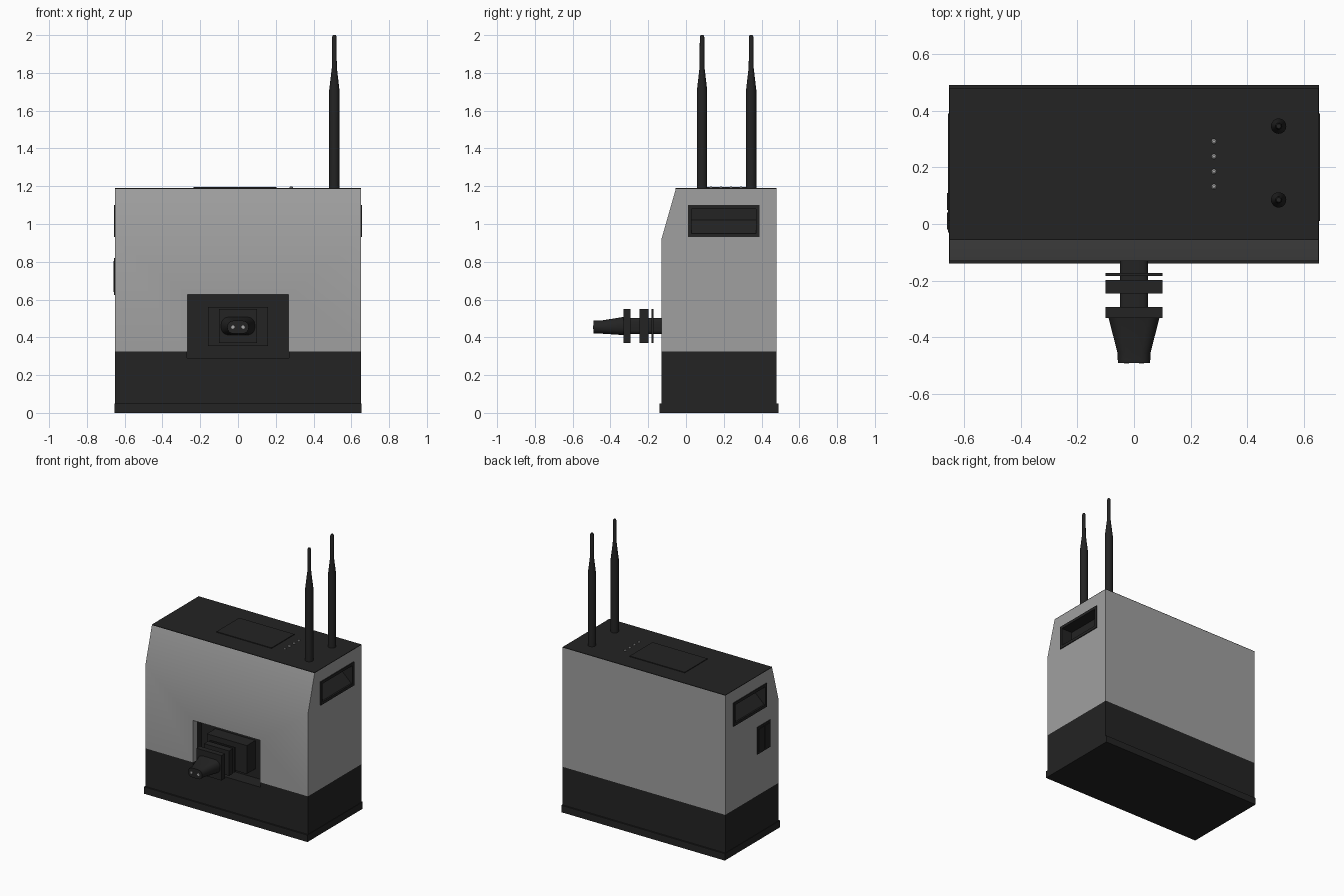
import bpy, bmesh, math
from mathutils import Vector

cube = bpy.data.objects.get("Cube")
if cube:
    bpy.data.objects.remove(cube, do_unlink=True)


def material(name, value):
    m = bpy.data.materials.new(name)
    col = (value, value, value, 1)
    m.diffuse_color = col
    m.use_nodes = True
    m.node_tree.nodes["Principled BSDF"].inputs["Base Color"].default_value = col
    return m


GREY = material("shell grey", 0.35)
DARK = material("charcoal", 0.017)
LIGHT = material("light grey", 0.4)


def finish(name, bm, mats):
    bmesh.ops.recalc_face_normals(bm, faces=bm.faces)
    me = bpy.data.meshes.new(name)
    bm.to_mesh(me)
    bm.free()
    for m in mats:
        me.materials.append(m)
    ob = bpy.data.objects.new(name, me)
    bpy.context.collection.objects.link(ob)
    return ob


def loft(name, rings, mat):
    """Skin a list of equal-length point rings and cap both ends."""
    bm = bmesh.new()
    rows = [[bm.verts.new(p) for p in ring] for ring in rings]
    n = len(rows[0])
    for a, b in zip(rows, rows[1:]):
        for i in range(n):
            j = (i + 1) % n
            bm.faces.new((a[i], a[j], b[j], b[i]))
    bm.faces.new(rows[0])
    bm.faces.new(rows[-1])
    return finish(name, bm, [mat])


def prism(name, pts, axis, lo, hi, mat):
    def place(p, t):
        return Vector((t, p[0], p[1])) if axis == "x" else Vector((p[0], t, p[1]))
    return loft(name, [[place(p, t) for p in pts] for t in (lo, hi)], mat)


def box(name, x, y, z, mat):
    pts = [(y[0], z[0]), (y[1], z[0]), (y[1], z[1]), (y[0], z[1])]
    return prism(name, pts, "x", x[0], x[1], mat)


def rounded(w, h, r, y, cz, steps=5):
    """Rounded rectangle in the xz plane at depth y."""
    ring = []
    for q, (sx, sz) in enumerate([(1, 1), (-1, 1), (-1, -1), (1, -1)]):
        for k in range(steps):
            a = (q + k / (steps - 1)) * math.pi / 2
            ring.append((sx * (w - r) + r * math.cos(a), y,
                         cz + sz * (h - r) + r * math.sin(a)))
    return ring


def lathe(name, x, y, profile, mat, sides=24):
    return loft(name, [[(x + r * math.cos(2 * math.pi * i / sides),
                         y + r * math.sin(2 * math.pi * i / sides), z)
                        for i in range(sides)] for r, z in profile], mat)


def cut(ob, cutter):
    mod = ob.modifiers.new("cut", "BOOLEAN")
    mod.operation = "DIFFERENCE"
    mod.solver = "EXACT"
    mod.object = cutter
    bpy.context.view_layer.objects.active = ob
    bpy.ops.object.modifier_apply(modifier=mod.name)


# Housing: plinth, dark lower band, grey shell with sloped front, dark lid
plinth = box("plinth", (-0.653, 0.653), (-0.14, 0.49), (0, 0.05), DARK)
lower = box("lower_band", (-0.65, 0.65), (-0.13, 0.48), (0.05, 0.325), DARK)
shell = prism("shell", [(-0.13, 0.325), (0.48, 0.325), (0.48, 1.186),
                        (-0.054, 1.186), (-0.13, 0.92)], "x", -0.65, 0.65, GREY)
shell.data.materials.append(DARK)
box("lid", (-0.65, 0.65), (-0.055, 0.48), (1.186, 1.19), DARK)

# Front socket bay
bay = box("bay_cutter", (-0.27, 0.27), (-0.3, -0.03), (0.29, 0.63), DARK)
cutters = [bay]
cut(lower, bay)
cut(shell, bay)

# Side carrying handles: framed finger pockets on both sides
for s, side in ((1, "left"), (-1, "right")):
    pocket = prism("pocket_cutter_" + side,
                   [(s * 0.70, 0.95), (s * 0.70, 1.08), (s * 0.57, 1.08),
                    (s * 0.57, 1.02), (s * 0.645, 0.95)], "y", 0.03, 0.37, DARK)
    frame = box("handle_frame_" + side, sorted((s * 0.64, s * 0.656)),
                (0.01, 0.39), (0.93, 1.10), DARK)
    cut(shell, pocket)
    cut(frame, pocket)
    cutters.append(pocket)

# Inner pocket and bay walls are dark, the outer rim of the bay stays grey
for f in shell.data.polygons:
    c = f.center
    outside = abs(c.x) > 0.649 or c.y > 0.479 or c.z > 1.185 or c.z < 0.326
    front = c.y < -0.12 or (f.normal.y < -0.5 and c.z > 0.92 and c.y < -0.05)
    f.material_index = 0 if outside or front else 1
for c in cutters:
    bpy.data.objects.remove(c, do_unlink=True)
for s, side in ((1, "left"), (-1, "right")):
    box("bay_rim_" + side, sorted((s * 0.268, s * 0.271)), (-0.13, -0.085),
        (0.325, 0.63), GREY)
box("bay_rim_top", (-0.27, 0.27), (-0.13, -0.085), (0.628, 0.631), GREY)

# Power socket and plug
box("socket_block", (-0.16, 0.16), (-0.128, -0.02), (0.355, 0.56), DARK)
CZ = 0.46
loft("plug_neck", [rounded(0.05, 0.043, 0.02, y, CZ) for y in (-0.12, -0.3)], DARK)
for i, (y0, y1) in enumerate([(-0.183, -0.173), (-0.245, -0.198), (-0.332, -0.293)]):
    box("plug_flange_%d" % (i + 1), (-0.10, 0.10), (y0, y1), (0.37, 0.55), DARK)
loft("plug_grip", [rounded(0.09, 0.048, 0.04, -0.33, CZ),
                   rounded(0.058, 0.034, 0.032, -0.455, CZ - 0.006),
                   rounded(0.057, 0.034, 0.032, -0.49, CZ - 0.006)], DARK)
for s, side in ((1, "left"), (-1, "right")):
    loft("plug_contact_" + side,
         [[(s * 0.027 + 0.009 * math.cos(a * math.pi / 6), y,
            CZ - 0.006 + 0.009 * math.sin(a * math.pi / 6)) for a in range(12)]
          for y in (-0.489, -0.492)], LIGHT)

# Rocker switch on the right side
box("switch_plate", (-0.656, -0.64), (-0.03, 0.12), (0.625, 0.82), DARK)
for i, y in enumerate((-0.02, 0.05)):
    box("switch_rocker_%d" % (i + 1), (-0.66, -0.65), (y, y + 0.06),
        (0.64, 0.805), DARK)

# Top screen, indicator lamps and antennas
box("screen", (-0.235, 0.205), (0.09, 0.35), (1.188, 1.195), DARK)
for i in range(4):
    lathe("lamp_%d" % (i + 1), 0.282, 0.132 + i * 0.053,
          [(0.009, 1.188), (0.009, 1.194), (0.005, 1.198)], LIGHT, 12)
for name, y in (("front_antenna", 0.085), ("rear_antenna", 0.345)):
    lathe(name, 0.51, y, [(0.027, 1.188), (0.027, 1.71), (0.013, 1.83),
                          (0.012, 1.99), (0.008, 2.0)], DARK)

# Soft shading with crisp edges
bpy.ops.object.select_all(action="DESELECT")
for ob in bpy.context.scene.objects:
    if ob.type == "MESH":
        ob.select_set(True)
        bpy.context.view_layer.objects.active = ob
bpy.ops.object.shade_smooth_by_angle(angle=math.radians(30))
